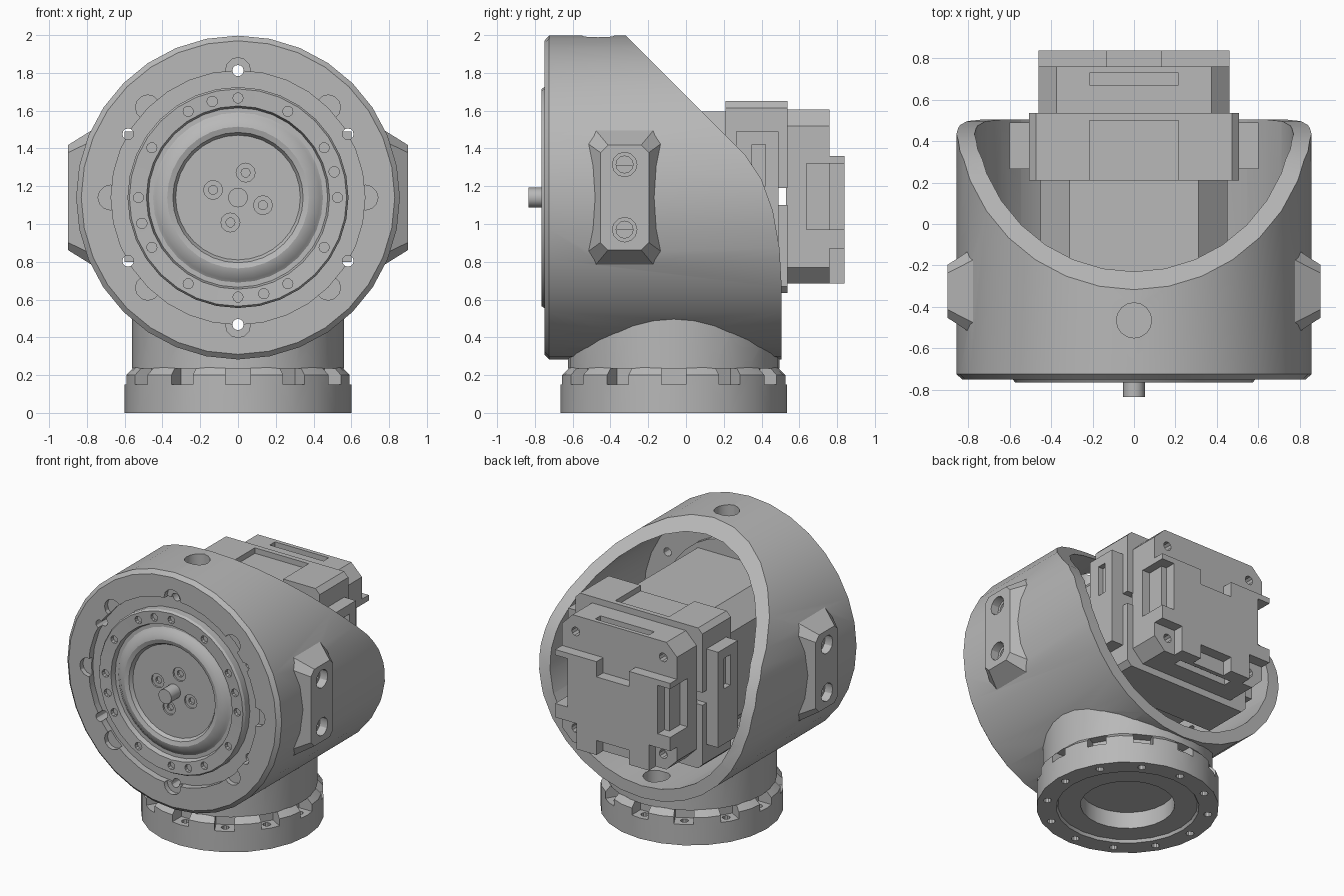
import bpy, bmesh
from math import sin, cos, pi, radians
from mathutils import Matrix, Vector

if "Cube" in bpy.data.objects:
    bpy.data.objects.remove(bpy.data.objects["Cube"])

grey = bpy.data.materials.new("machined_grey")
grey.use_nodes = True
grey.diffuse_color = (0.48, 0.48, 0.48, 1)
grey.node_tree.nodes["Principled BSDF"].inputs["Base Color"].default_value = grey.diffuse_color

CZ = 1.14    # height of the joint axis
NY = -0.065  # y of the vertical neck axis


def finish(name, bm):
    bmesh.ops.recalc_face_normals(bm, faces=bm.faces)
    me = bpy.data.meshes.new(name)
    bm.to_mesh(me)
    bm.free()
    me.materials.append(grey)
    ob = bpy.data.objects.new(name, me)
    bpy.context.collection.objects.link(ob)
    return ob


def lathe(name, profile, centre, axis="z", n=24):
    """Spin (radius, height) points that start and end on the axis."""
    bm = bmesh.new()
    vs = [bm.verts.new((r, 0, h)) for r, h in profile]
    edges = [bm.edges.new(p) for p in zip(vs, vs[1:])]
    bmesh.ops.spin(bm, geom=vs + edges, axis=(0, 0, 1), cent=(0, 0, 0),
                   angle=2 * pi, steps=n, use_duplicate=False)
    bmesh.ops.remove_doubles(bm, verts=bm.verts, dist=1e-4)
    turn = {"z": Matrix(), "y": Matrix.Rotation(-pi / 2, 4, "X"),
            "x": Matrix.Rotation(pi / 2, 4, "Y")}[axis]
    bm.transform(Matrix.Translation(centre) @ turn)
    return finish(name, bm)


def rod(name, r, a, b, centre, axis="y", n=12):
    return lathe(name, [(0, a), (r, a), (r, b), (0, b)], centre, axis, n)


def loft(name, ring_a, ring_b):
    bm = bmesh.new()
    a = [bm.verts.new(p) for p in ring_a]
    b = [bm.verts.new(p) for p in ring_b]
    bm.faces.new(a)
    bm.faces.new(b[::-1])
    for i in range(len(a)):
        j = (i + 1) % len(a)
        bm.faces.new((a[i], b[i], b[j], a[j]))
    return finish(name, bm)


def rect(cu, cv, hu, hv, ch):
    """Rectangle with chamfered corners."""
    pts = []
    for su, sv in ((1, 1), (-1, 1), (-1, -1), (1, -1)):
        pair = [(cu + su * hu, cv + sv * (hv - ch)), (cu + su * (hu - ch), cv + sv * hv)]
        pts += pair if su * sv > 0 else pair[::-1]
    return pts


def block(name, x, z, y, ch):
    """Chamfered prism running along y."""
    ring = rect(sum(x) / 2, sum(z) / 2, (x[1] - x[0]) / 2, (z[1] - z[0]) / 2, ch)
    return loft(name, [(u, y[0], v) for u, v in ring], [(u, y[1], v) for u, v in ring])


def box(name, x, y, z):
    ring = [(x[0], y[0]), (x[1], y[0]), (x[1], y[1]), (x[0], y[1])]
    return loft(name, [(*p, z[0]) for p in ring], [(*p, z[1]) for p in ring])


def boolean(ob, tool, op="DIFFERENCE"):
    mod = ob.modifiers.new("bool", "BOOLEAN")
    mod.operation, mod.object, mod.solver = op, tool, "EXACT"
    bpy.context.view_layer.objects.active = ob
    bpy.ops.object.modifier_apply(modifier=mod.name)
    bpy.data.objects.remove(tool)


def polar(r, deg, y=0):
    a = radians(deg)
    return Vector((r * cos(a), y, CZ + r * sin(a)))


# Shell: horizontal drum, vertical neck and side bosses, then hollowed
shell = lathe("shell", [(0, -0.75), (0.83, -0.75), (0.857, -0.725), (0.857, 0.505), (0, 0.505)],
              (0, 0, CZ), "y", 32)
boolean(shell, rod("neck", 0.56, 0.235, 0.9, (0, NY, 0), "z", 32), "UNION")
for s in (-1, 1):
    inner = rect(-0.325, CZ, 0.22, 0.365, 0.06)
    outer = rect(-0.325, CZ, 0.128, 0.278, 0.04)
    boss = loft("boss", [(s * 0.76, *p) for p in inner], [(s * 0.9, *p) for p in outer])
    boolean(shell, boss, "UNION")
boolean(shell, rod("cavity", 0.77, -0.62, 0.9, (0, 0, CZ), "y", 32))

# Sloping rear opening
slope = [(-0.62, 2.3), (0.22, 1.46), (0.31, 1.37), (0.4, 1.235), (0.46, 1.07),
         (0.495, 0.87), (0.51, 0.6), (1.2, 0.6), (1.2, 2.3)]
boolean(shell, loft("opening", [(-1, *p) for p in slope], [(1, *p) for p in slope]))

# Front recess with screw seats and through holes
boolean(shell, rod("recess", 0.672, -0.9, -0.7, (0, 0, CZ), "y", 32))
for k in range(8):
    boolean(shell, rod("seat", 0.066, -0.9, -0.715, polar(0.675, 45 * k)))
for deg in (30, 90, 150, 210, 270, 330):
    boolean(shell, rod("hole", 0.03, -0.9, -0.5, polar(0.672, deg)))

# Boss bolt holes and cable holes in roof and floor
for s in (-1, 1):
    for z in (0.97, 1.315):
        boolean(shell, rod("bolt_hole", 0.065, -0.06, 0.06, (s * 0.9, -0.325, z), "x"))
        boolean(shell, rod("bolt_core", 0.045, -0.12, 0.12, (s * 0.87, -0.325, z), "x"))
boolean(shell, rod("roof_hole", 0.085, 1.7, 2.2, (0, -0.465, 0), "z", 16))
boolean(shell, rod("floor_hole", 0.09, 0.27, 0.6, (0, 0.335, 0), "z", 16))

# Base flange with stepped underside, notches and bolt holes
flange = lathe("base_flange", [(0, 0.14), (0.31, 0.14), (0.31, 0.02), (0.46, 0.02), (0.47, 0),
                               (0.6, 0), (0.6, 0.2), (0.56, 0.24), (0, 0.24)], (0, NY, 0))
for k in range(12):
    a = radians(30 * k)
    notch = box("notch", (0.49, 0.7), (-0.065, 0.065), (0.15, 0.3))
    notch.data.transform(Matrix.Translation((0, NY, 0)) @ Matrix.Rotation(a, 4, "Z"))
    boolean(flange, notch)
    spot = (0.535 * cos(a), NY + 0.535 * sin(a), 0)
    boolean(flange, rod("flange_hole", 0.027, -0.1, 0.3, spot, "z", 10))

# Front drive disc with rolled ring, screw holes and shaft
disc = lathe("drive_disc", [(0, -0.73), (0.33, -0.73), (0.345, -0.755), (0.375, -0.765),
                            (0.41, -0.757), (0.435, -0.735), (0.45, -0.725), (0.475, -0.725),
                            (0.485, -0.76), (0.575, -0.765), (0.585, -0.75), (0.585, -0.58),
                            (0, -0.58)], (0, 0, CZ), "y", 32)
for k in range(12):
    boolean(disc, rod("screw_hole", 0.027, -0.9, -0.735, polar(0.527, 30 * k), n=10))
for k in range(4):
    boolean(disc, rod("pin_hole", 0.028, -0.9, -0.74, polar(0.527, 15 + 90 * k), n=10))
    boolean(disc, rod("counterbore", 0.05, -0.9, -0.718, polar(0.138, 73 + 90 * k), n=12))
    boolean(disc, rod("core", 0.024, -0.9, -0.69, polar(0.138, 73 + 90 * k), n=10))
rod("shaft", 0.052, -0.835, -0.7, (0, 0, CZ), n=16)

# Motor body
block("motor_body", (-0.452, 0.452), (CZ - 0.455, CZ + 0.455), (-0.62, 0.24), 0.14)

# Middle housing with top recess, rear slot and side connectors
housing = block("middle_housing", (-0.507, 0.507), (0.635, 1.65), (0.21, 0.537), 0.035)
boolean(housing, box("top_recess", (-0.215, 0.215), (0.1, 0.5), (1.61, 1.8)))
boolean(housing, box("rear_slot", (-0.7, 0.7), (0.49, 0.6), (1.1, 1.19)))
for s, side in ((-1, "right"), (1, "left")):
    conn = box(side + "_connector", sorted((s * 0.49, s * 0.6)), (0.265, 0.49), (0.8, 1.49))
    boolean(conn, box("socket", sorted((s * 0.56, s * 0.7)), (0.35, 0.42), (1.2, 1.42)))

# Rear housing with slots and corner screw holes
rear = block("rear_housing", (-0.46, 0.46), (0.685, 1.605), (0.53, 0.76), 0.085)
for z in ((1.55, 1.7), (0.6, 0.73)):
    boolean(rear, box("slot", (-0.215, 0.215), (0.67, 0.73), z))
for x in (-0.35, 0.35):
    for z in (0.79, 1.49):
        boolean(rear, rod("corner_hole", 0.032, 0.7, 0.9, (x, 0, z), n=10))

# Rear cover plate with arms, notches and side pockets
cover = box("rear_cover", (-0.46, 0.46), (0.75, 0.838), (0.87, 1.36))
boolean(cover, box("tab", (-0.29, 0.29), (0.75, 0.838), (0.685, 0.95)), "UNION")
boolean(cover, box("top_notch", (-0.13, 0.13), (0.7, 0.9), (1.25, 1.5)))
boolean(cover, box("bottom_notch", (-0.13, 0.13), (0.7, 0.9), (0.6, 0.79)))
for s in (-1, 1):
    for part, depth in ((cover, 0.36), (rear, 0.4)):
        boolean(part, box("pocket", sorted((s * depth, s * 0.6)), (0.637, 0.9), (0.97, 1.32)))

# Smooth shading with sharp edges kept
for ob in bpy.context.scene.objects:
    ob.select_set(ob.type == "MESH")
bpy.context.view_layer.objects.active = shell
bpy.ops.object.shade_smooth_by_angle(angle=radians(30))
